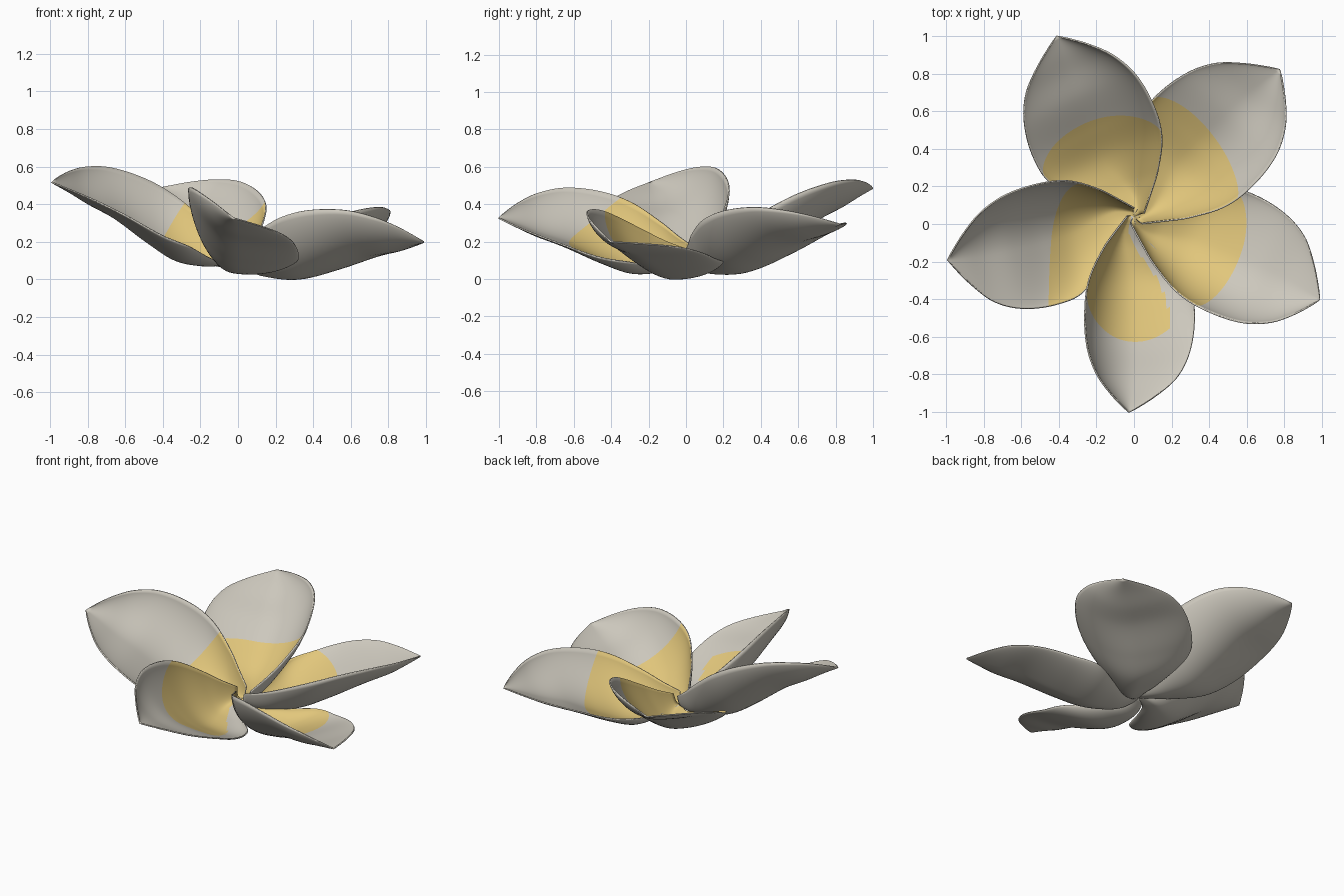
import bpy, bmesh, math
from mathutils import Vector, Matrix

if "Cube" in bpy.data.objects:
    bpy.data.objects.remove(bpy.data.objects["Cube"])


def material(name, rgb):
    m = bpy.data.materials.new(name)
    m.diffuse_color = (*rgb, 1)
    m.use_nodes = True
    m.node_tree.nodes["Principled BSDF"].inputs["Base Color"].default_value = m.diffuse_color
    return m


yellow = material("warm_yellow", (0.76, 0.57, 0.20))
cream = material("pale_cream", (0.61, 0.58, 0.51))

# Petal profiles along its length: sideways reach and height of both rims, and belly height
U = [0, .09, .18, .34, .50, .70, .85, .96, 1.06]
HIGH_V = [-.045, -.12, -.19, -.275, -.30, -.282, -.217, -.12, 0]
LOW_V = [0, .035, .14, .32, .362, .342, .27, .15, 0]
HIGH_W = [.065, .12, .185, .285, .347, .38, .367, .33, .275]
BELLY = [0, -.035, -.05, -.04, .03, .135, .19, .237, .275]
LOW_W = [0, -.015, .0, .055, .095, .17, .22, .25, .275]
END = U[-1]


def sample(ys, x):
    """Smooth curve through the profile points."""
    n = len(U)
    i = max(k for k in range(n - 1) if U[k] <= x or k == 0)
    slope = lambda k: ((ys[min(k + 1, n - 1)] - ys[max(k - 1, 0)])
                       / (U[min(k + 1, n - 1)] - U[max(k - 1, 0)]))
    h = U[i + 1] - U[i]
    t = (x - U[i]) / h
    return ((2*t**3 - 3*t**2 + 1) * ys[i] + (t**3 - 2*t**2 + t) * h * slope(i)
            + (3*t**2 - 2*t**3) * ys[i + 1] + (t**3 - t**2) * h * slope(i + 1))


def petal_point(u, s):
    rim_v, rim_w = (HIGH_V, HIGH_W) if s < 0 else (LOW_V, LOW_W)
    a = abs(s)
    spread = 1 - (1 - a) ** 1.35
    mid = 0.5 * (sample(HIGH_V, u) + sample(LOW_V, u))
    v = mid + (sample(rim_v, u) - mid) * spread
    b = sample(BELLY, u)
    return Vector((u, v, b + (sample(rim_w, u) - b) * a ** 1.85))


# The whole flower leans a little to the right
lean = Vector((0, 0, 1)).rotation_difference(Vector((.155, -.05, 1))).to_matrix().to_4x4()
place = Matrix.Translation((0, .04, .1)) @ lean
INNER, OUTER, COLS = 26, 26, 36


def petal(name, angle, length, edge, width=1.0, bare_side=False):
    """edge: where the yellow ends on the high rim, the middle and the low rim."""
    hi, mid, lo = edge

    def row(i, s):
        # one row of the grid follows the edge of the yellow exactly
        e = mid + (lo - hi) / 2 * s + ((lo + hi) / 2 - mid) * s * s
        return e * i / INNER if i <= INNER else e + (END - e) * (i - INNER) / OUTER

    bm = bmesh.new()
    rows = INNER + OUTER
    sides = [2 * j / COLS - 1 for j in range(COLS + 1)]
    grid = [[bm.verts.new(petal_point(row(i, s), s)) for s in sides] for i in range(rows + 1)]
    for i in range(rows):
        for j in range(COLS):
            f = bm.faces.new((grid[i][j], grid[i + 1][j], grid[i + 1][j + 1], grid[i][j + 1]))
            s = (sides[j] + sides[j + 1]) / 2
            bare = bare_side and s > .2 + .34 * i / INNER
            f.material_index = 0 if i < INNER and not bare else 1
            f.smooth = True
    bmesh.ops.remove_doubles(bm, verts=bm.verts, dist=0.0005)
    bmesh.ops.recalc_face_normals(bm, faces=bm.faces)
    if sum(f.normal.z for f in bm.faces) < 0:
        bmesh.ops.reverse_faces(bm, faces=bm.faces)
    bm.transform(place @ Matrix.Rotation(math.radians(angle), 4, 'Z')
                 @ Matrix.Diagonal((length / END, width, 1, 1)))
    me = bpy.data.meshes.new(name)
    bm.to_mesh(me)
    bm.free()
    me.materials.append(yellow)
    me.materials.append(cream)
    ob = bpy.data.objects.new(name, me)
    bpy.context.collection.objects.link(ob)
    # thin sheet with a plain cream underside
    sol = ob.modifiers.new("thickness", 'SOLIDIFY')
    sol.thickness = 0.008
    sol.offset = -1
    sol.material_offset = 1
    sol.material_offset_rim = 1


petal("petal_back_left", 115.4, 1.078, (.38, .56, .41))
petal("petal_back_right", 47.1, 1.083, (.42, .59, .52))
petal("petal_right", -24.2, 1.052, (.46, .60, .42))
petal("petal_front", 266.5, 1.03, (.40, .68, .36), .94, True)
petal("petal_left", 191.7, 1.065, (.28, .46, .56))
